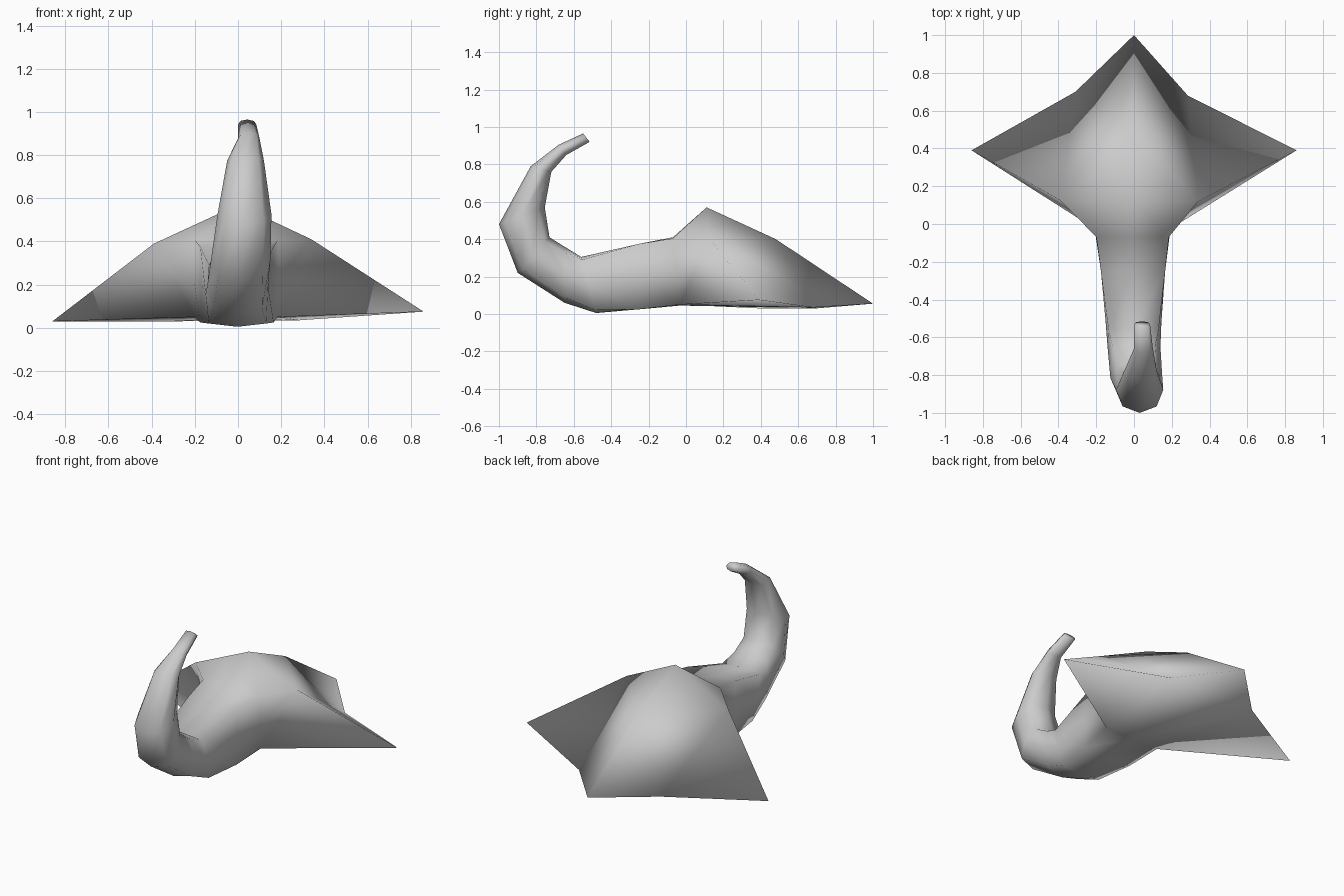
import bpy
import bmesh
from mathutils import Vector

cube = bpy.data.objects.get("Cube")
if cube:
    bpy.data.objects.remove(cube, do_unlink=True)

grey = bpy.data.materials.new("plain_grey")
grey.use_nodes = True
grey.diffuse_color = (0.6, 0.6, 0.6, 1)
grey.node_tree.nodes["Principled BSDF"].inputs["Base Color"].default_value = (0.6, 0.6, 0.6, 1)

bm = bmesh.new()


def ring(outer, inner, left, right, corner):
    """Eight-sided section between an outer and an inner (y, z) point."""
    a = Vector(((left + right) / 2, *outer))
    b = Vector(((left + right) / 2, *inner))
    mid, up = (a + b) / 2, (b - a) / 2
    side = Vector(((right - left) / 2, 0, 0))
    c = corner
    steps = [(0, -1), (c, -c), (1, 0), (c, c), (0, 1), (-c, c), (-1, 0), (-c, -c)]
    return [bm.verts.new(mid + side * s + up * t) for s, t in steps]


# Curved neck: outer point, inner point, x range, squareness
sections = [
    ((-0.03, 0.045), (-0.07, 0.41), -0.205, 0.19, 0.97),
    ((-0.25, 0.03), (-0.25, 0.37), -0.17, 0.16, 1.03),
    ((-0.48, 0.005), (-0.56, 0.305), -0.15, 0.145, 0.9),
    ((-0.65, 0.06), (-0.65, 0.36), -0.14, 0.14, 0.8),
    ((-0.90, 0.22), (-0.73, 0.41), -0.125, 0.15, 0.75),
    ((-1.0, 0.48), (-0.755, 0.57), -0.095, 0.155, 0.72),
    ((-0.83, 0.79), (-0.72, 0.76), -0.05, 0.12, 0.72),
    ((-0.68, 0.905), (-0.64, 0.85), 0.0, 0.1, 0.72),
    ((-0.55, 0.965), (-0.515, 0.92), 0.0, 0.085, 0.72),
]
rings = [ring(*s) for s in sections]
for r, s in zip(rings, rings[1:]):
    for k in range(8):
        n = (k + 1) % 8
        bm.faces.new((r[k], r[n], s[n], s[k]))
bm.faces.new(rings[-1])

# Flared hood: peak, back ridge and back point
root = rings[0]
peak = bm.verts.new((0, 0.11, 0.57))
ridge = bm.verts.new((0, 0.48, 0.4))
back = bm.verts.new((0, 1, 0.055))


def wing(tip, shoulder, notch, low, mid, high):
    """One side of the hood, joined to the neck root."""
    w, r, n = (bm.verts.new(p) for p in (tip, shoulder, notch))
    for face in ((root[4], high, peak), (high, r, peak), (high, mid, r),
                 (mid, low, r), (low, w, r), (peak, r, ridge),
                 (r, n, ridge), (r, w, n), (ridge, n, back), (low, n, w)):
        bm.faces.new(face)
    return n


notch_left = wing((0.86, 0.39, 0.075), (0.34, 0.12, 0.41), (0.285, 0.68, 0.035),
                  root[1], root[2], root[3])
notch_right = wing((-0.86, 0.39, 0.03), (-0.39, 0.125, 0.39), (-0.31, 0.7, 0.03),
                   root[7], root[6], root[5])

# Underside
bm.faces.new((root[0], root[1], notch_left, back, notch_right, root[7]))

bmesh.ops.recalc_face_normals(bm, faces=bm.faces)
for f in bm.faces:
    f.smooth = True
mesh = bpy.data.meshes.new("hooded_horn")
bm.to_mesh(mesh)
bm.free()
mesh.materials.append(grey)
body = bpy.data.objects.new("hooded_horn", mesh)
bpy.context.collection.objects.link(body)
